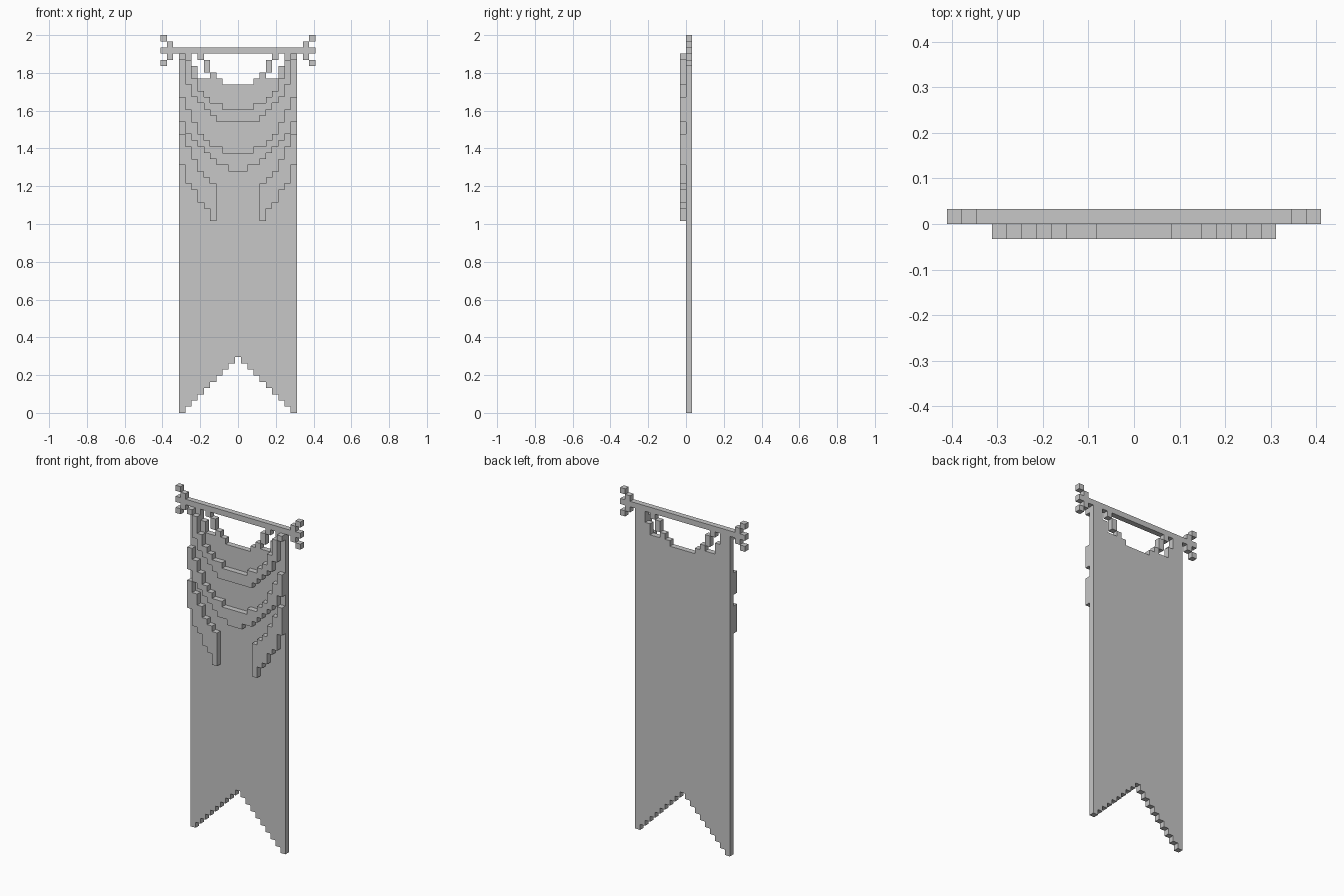
import bpy, bmesh, math

if "Cube" in bpy.data.objects:
    bpy.data.objects.remove(bpy.data.objects["Cube"], do_unlink=True)

V = 2 / 61  # one block

grey = bpy.data.materials.new("light grey")
grey.use_nodes = True
COLOUR = (0.57, 0.57, 0.57, 1)
grey.diffuse_color = COLOUR
grey.node_tree.nodes["Principled BSDF"].inputs["Base Color"].default_value = COLOUR


def block_part(name, columns, front=0):
    """Extrude stepped columns (column, bottom row, top row) one block deep."""
    bm = bmesh.new()
    y = front * V
    for c, low, high in columns:
        for r in range(low, high):
            corners = ((-.5, 0), (.5, 0), (.5, 1), (-.5, 1))
            bm.faces.new([bm.verts.new(((c + dx) * V, y, (r + dz) * V)) for dx, dz in corners])
    bmesh.ops.remove_doubles(bm, verts=bm.verts, dist=V / 100)
    result = bmesh.ops.extrude_face_region(bm, geom=bm.faces[:], use_keep_orig=True)
    moved = [g for g in result["geom"] if isinstance(g, bmesh.types.BMVert)]
    bmesh.ops.translate(bm, verts=moved, vec=(0, V, 0))
    bmesh.ops.recalc_face_normals(bm, faces=bm.faces)
    bmesh.ops.dissolve_limit(bm, angle_limit=math.radians(1), verts=bm.verts, edges=bm.edges)
    mesh = bpy.data.meshes.new(name)
    bm.to_mesh(mesh)
    bm.free()
    mesh.materials.append(grey)
    obj = bpy.data.objects.new(name, mesh)
    bpy.context.collection.objects.link(obj)


def mirrored(columns):
    """Repeat columns on the other side, keeping the middle one single."""
    return columns + [(-c, low, high) for c, low, high in columns if c]


def spans(lows, highs, first=0):
    return [(first + i, low, high) for i, (low, high) in enumerate(zip(lows, highs))]


# Hanging cloth with scooped neckline and swallowtail hem
neckline = [53, 53, 53, 54, 55, 54, 54, 56, 58, 58]
hem = [9 - c for c in range(10)]
block_part("cloth", mirrored(spans(hem, neckline)))

# Cords tying the neckline to the pole
for side, name in ((1, "left_cord"), (-1, "right_cord")):
    block_part(name, [(side * 5, 55, 57), (side * 6, 57, 58)])

# Crossbar
block_part("pole", [(c, 58, 59) for c in range(-12, 13)])

# Forked pole ends
for side, name in ((1, "left_finial"), (-1, "right_finial")):
    block_part(name, [(side * 11, 59, 60), (side * 12, 60, 61),
                      (side * 11, 57, 58), (side * 12, 56, 57)])

# Raised drapes on the front
block_part("upper_drape", mirrored(spans(
    [47, 47, 47, 47, 48, 49, 50, 51, 53, 57],
    [49, 49, 49, 50, 50, 51, 52, 54, 57, 58])), -1)
block_part("middle_drape", mirrored(spans(
    [39, 39, 40, 40, 41, 42, 43, 44, 45, 47],
    [42, 42, 42, 43, 43, 44, 45, 47, 49, 51])), -1)

# Loose side drapes ending in points
tails = spans([31, 33, 34, 36, 37, 40], [37, 38, 39, 41, 43, 45], 4)
for side, name in ((1, "left_tail_drape"), (-1, "right_tail_drape")):
    block_part(name, [(side * c, low, high) for c, low, high in tails], -1)
